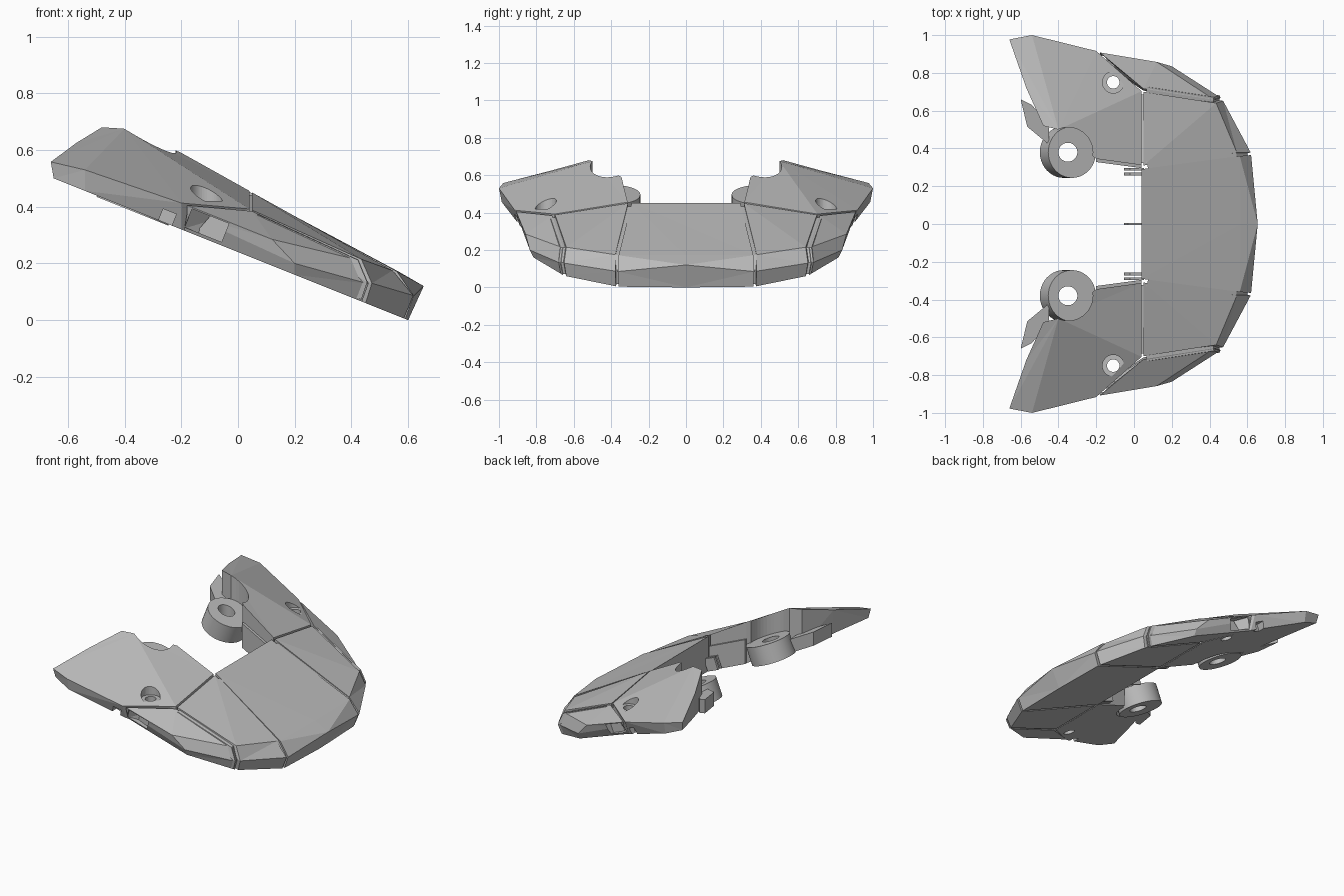
import bpy, bmesh, math
from mathutils import Vector, Matrix

if "Cube" in bpy.data.objects:
    bpy.data.objects.remove(bpy.data.objects["Cube"], do_unlink=True)

grey = bpy.data.materials.new("plain_grey")
grey.use_nodes = True
grey.diffuse_color = (0.5, 0.5, 0.5, 1)
grey.node_tree.nodes["Principled BSDF"].inputs["Base Color"].default_value = (0.5, 0.5, 0.5, 1)
TILT = math.atan(0.4)


def base(x, lift=0.0):
    """Height of the sloping underside."""
    return 0.24 - 0.4 * x + lift


def on_base(points, lift=0.0):
    return [(x, y, base(x, lift)) for x, y in points]


def finish(name, bm):
    bmesh.ops.triangulate(bm, faces=[f for f in bm.faces if len(f.verts) == 4])
    bmesh.ops.recalc_face_normals(bm, faces=bm.faces)
    mesh = bpy.data.meshes.new(name)
    bm.to_mesh(mesh)
    bm.free()
    mesh.materials.append(grey)
    ob = bpy.data.objects.new(name, mesh)
    bpy.context.collection.objects.link(ob)
    return ob


def loft(name, rings, s=1):
    """Solid through rings of points; caps fan out from the first point."""
    bm = bmesh.new()
    rows = [[bm.verts.new((x, y * s, z)) for x, y, z in r] for r in rings]
    n = len(rows[0])
    for a, b in zip(rows, rows[1:]):
        for i in range(n):
            j = (i + 1) % n
            bm.faces.new((a[i], a[j], b[j], b[i]))
    for row in (rows[0], rows[-1]):
        for i in range(1, n - 1):
            bm.faces.new((row[0], row[i], row[i + 1]))
    return finish(name, bm)


def cylinder(name, center, r, depth, tilt=0.0):
    bm = bmesh.new()
    m = Matrix.Translation(center) @ Matrix.Rotation(tilt, 4, 'Y')
    bmesh.ops.create_cone(bm, cap_ends=True, segments=40, radius1=r, radius2=r, depth=depth, matrix=m)
    return finish(name, bm)


def block(name, center, size, tilt=0.0):
    bm = bmesh.new()
    m = Matrix.Translation(center) @ Matrix.Rotation(tilt, 4, 'Y') @ Matrix.Diagonal((*size, 1))
    bmesh.ops.create_cube(bm, size=1, matrix=m)
    return finish(name, bm)


def cut(ob, cutter):
    mod = ob.modifiers.new("cut", 'BOOLEAN')
    mod.operation, mod.solver, mod.object = 'DIFFERENCE', 'EXACT', cutter
    bpy.context.view_layer.objects.active = ob
    bpy.ops.object.modifier_apply(modifier=mod.name)
    bpy.data.objects.remove(cutter, do_unlink=True)


def seam(name, points, s):
    """Recessed web that closes the gap between two panels."""
    pts = [Vector(p) for p in points]
    mid = sum(pts, Vector()) / len(pts)
    d = pts[1] - pts[0]
    side = Vector((-d.y, d.x, 0)).normalized() * 0.02
    pts = [mid + (p - mid) * 0.93 for p in pts]
    loft(name, [[p + side for p in pts], [p - side for p in pts]], s)


# Centre panel with a pointed lip
loft("centre_panel", [
    [(0.04, -0.29, 0.452), (0.56, -0.36, 0.172), (0.565, 0, 0.172), (0.56, 0.36, 0.172), (0.04, 0.29, 0.452)],
    [(0.04, -0.29, 0.4), (0.62, -0.365, 0.085), (0.655, 0, 0.12), (0.62, 0.365, 0.085), (0.04, 0.29, 0.4)],
    on_base([(0.04, -0.29), (0.59, -0.36), (0.6, 0), (0.59, 0.36), (0.04, 0.29)])])
block("centre_rib", (0.0, 0, 0.28), (0.09, 0.012, 0.06), TILT)

for s, side in ((1, "left"), (-1, "right")):
    # Front corner panel
    loft(side + "_corner_panel", [
        [(0.05, 0.31, 0.45), (0.545, 0.378, 0.175), (0.435, 0.64, 0.215), (0.05, 0.7, 0.388)],
        [(0.05, 0.31, 0.4), (0.618, 0.378, 0.087), (0.472, 0.652, 0.13), (0.05, 0.7, 0.35)],
        on_base([(0.05, 0.31), (0.585, 0.375), (0.45, 0.64), (0.05, 0.69)])], s)

    # Outer side panel
    outer = loft(side + "_side_panel", [
        [(0.05, 0.716, 0.384), (0.425, 0.658, 0.212), (0.12, 0.858, 0.285), (-0.18, 0.908, 0.405)],
        [(0.05, 0.716, 0.35), (0.46, 0.668, 0.128), (0.2, 0.835, 0.2), (-0.18, 0.9, 0.375)],
        on_base([(0.05, 0.706), (0.437, 0.656), (0.2, 0.815), (-0.19, 0.87)])], s)
    cut(outer, block("notch", (-0.11, 0.88 * s, base(-0.11, 0.05)), (0.14, 0.09, 0.07), TILT))

    # Raised rear wing, folded around its peak
    outline = [(-0.4, 0.5), (-0.2, 0.345), (0.04, 0.312), (0.04, 0.7), (-0.2, 0.88),
               (-0.54, 0.985), (-0.65, 0.965), (-0.56, 0.72), (-0.48, 0.52)]
    wing = loft(side + "_wing", [
        [(-0.4, 0.5, 0.675), (-0.2, 0.345, 0.59), (0.04, 0.312, 0.456), (0.04, 0.703, 0.392),
         (-0.2, 0.916, 0.413), (-0.54, 1.0, 0.53), (-0.66, 0.977, 0.558), (-0.57, 0.72, 0.625),
         (-0.48, 0.52, 0.68)],
        on_base(outline)], s)
    cut(wing, cylinder("boss_clearance", (-0.35, 0.38 * s, 0.5), 0.132, 1))
    cut(wing, cylinder("screw_hole", (-0.11, 0.75 * s, 0.4), 0.033, 1))
    cut(wing, cylinder("screw_seat", (-0.11, 0.75 * s, 0.67), 0.057, 0.5))
    cut(wing, block("wing_notch", (-0.25, 0.9 * s, base(-0.25, 0.02)), (0.05, 0.08, 0.05), TILT))

    # Screw boss between wing and opening
    boss = cylinder(side + "_boss", (-0.35, 0.38 * s, 0.44), 0.136, 0.12, TILT)
    cut(boss, cylinder("boss_hole", (-0.35, 0.38 * s, 0.44), 0.05, 1))

    # Lower flange and inner ledge
    flange = [(-0.6, 0.66), (-0.54, 0.63), (-0.45, 0.52), (-0.45, 0.42), (-0.565, 0.515)]
    loft(side + "_flange", [on_base(flange, 0.09), on_base(flange)], s)
    ledge = [(-0.2, 0.328), (0.04, 0.296), (0.04, 0.33), (-0.2, 0.36)]
    loft(side + "_ledge", [on_base(ledge, 0.16), on_base(ledge)], s)
    for y in (0.265, 0.29):
        block(side + "_hinge_rib", (0.0, y * s, 0.29), (0.08, 0.015, 0.08), TILT)

    # Recessed seams between panels
    seam(side + "_front_seam", [(0.05, 0.3, 0.45), (0.555, 0.37, 0.172), (0.618, 0.372, 0.085),
                                (0.585, 0.368, 0.006), (0.05, 0.3, 0.22)], s)
    seam(side + "_corner_seam", [(0.05, 0.708, 0.386), (0.43, 0.65, 0.213), (0.465, 0.66, 0.128),
                                 (0.443, 0.648, 0.063), (0.05, 0.698, 0.22)], s)
    seam(side + "_wing_seam", [(0.045, 0.31, 0.45), (0.045, 0.7, 0.385),
                               (0.045, 0.69, 0.222), (0.045, 0.31, 0.222)], s)

# Crisp facets, smooth round walls
for ob in list(bpy.context.scene.objects):
    if ob.type == 'MESH' and ob.name.endswith("_boss"):
        bpy.ops.object.select_all(action='DESELECT')
        ob.select_set(True)
        bpy.context.view_layer.objects.active = ob
        bpy.ops.object.shade_smooth_by_angle(angle=math.radians(30))
